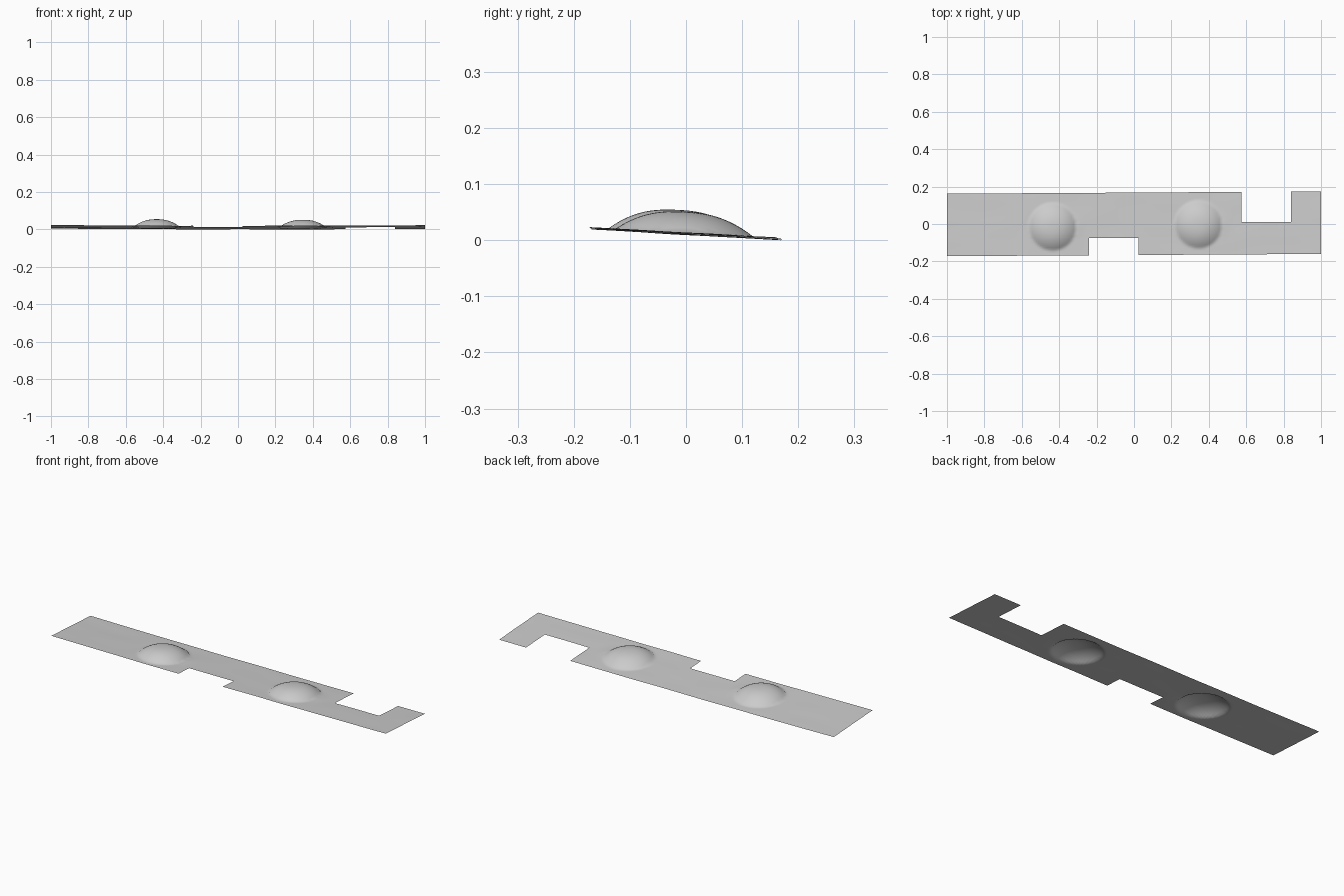
import bpy
import bmesh
import math
from mathutils import Vector, noise

cube = bpy.data.objects.get("Cube")
if cube:
    bpy.data.objects.remove(cube, do_unlink=True)

HALF_WIDTH = 0.167
# Cut-outs in the strip: x range, y range
NOTCHES = [(-0.24, 0.025, -1, -0.075), (0.575, 0.84, 0.005, 1)]
# Domes: centre x, centre y, radius, height
DOMES = [(-0.435, -0.015, 0.127, 0.043), (0.345, -0.003, 0.127, 0.041)]


def dome_height(x, y):
    total = 0
    for cx, cy, radius, height in DOMES:
        r = math.hypot(x - cx, y - cy) / radius
        if r < 1:
            total += height * (1 - r ** 2.4)
        # Low fillet trailing off on the left side of each dome
        tail = math.hypot((x - cx - radius) / 0.035, (y - cy) / 0.05)
        total += 0.003 * math.exp(-tail * tail) * (r >= 1)
    return total


def sheet_height(x, y):
    ripple = noise.noise(Vector((x * 5, y * 9, 0))) * 0.0012
    return 0.0115 - 0.057 * y + 0.004 * x * x + ripple


# Flat strip, sliced along the notch edges
bm = bmesh.new()
bmesh.ops.create_grid(bm, x_segments=180, y_segments=32, size=1)
for v in bm.verts:
    v.co.y *= HALF_WIDTH


def slice_at(point, normal):
    bmesh.ops.bisect_plane(bm, geom=bm.verts[:] + bm.edges[:] + bm.faces[:],
                           plane_co=point, plane_no=normal)


for x0, x1, y0, y1 in NOTCHES:
    for x in (x0, x1):
        slice_at((x, 0, 0), (1, 0, 0))
    for y in (y0, y1):
        slice_at((0, y, 0), (0, 1, 0))


# Remove the notches
def in_notch(p):
    return any(a < p.x < b and c < p.y < d for a, b, c, d in NOTCHES)


cut = [f for f in bm.faces if in_notch(f.calc_center_median())]
bmesh.ops.delete(bm, geom=cut, context='FACES')

# Skew, tilt and raise the domes
for v in bm.verts:
    v.co.y += 0.001 + 0.006 * v.co.x
    x, y = v.co.x, v.co.y
    v.co.z = sheet_height(x, y) + dome_height(x, y)
lowest = min(v.co.z for v in bm.verts)
for v in bm.verts:
    v.co.z -= lowest

mesh = bpy.data.meshes.new("domed_sheet")
bm.to_mesh(mesh)
bm.free()
sheet = bpy.data.objects.new("domed_sheet", mesh)
bpy.context.collection.objects.link(sheet)

# Plain grey surface
grey = bpy.data.materials.new("light_grey")
grey.use_nodes = True
colour = (0.6, 0.6, 0.6, 1)
grey.diffuse_color = colour
grey.node_tree.nodes["Principled BSDF"].inputs["Base Color"].default_value = colour
mesh.materials.append(grey)

bpy.context.view_layer.objects.active = sheet
sheet.select_set(True)
bpy.ops.object.shade_smooth_by_angle(angle=math.radians(60))
